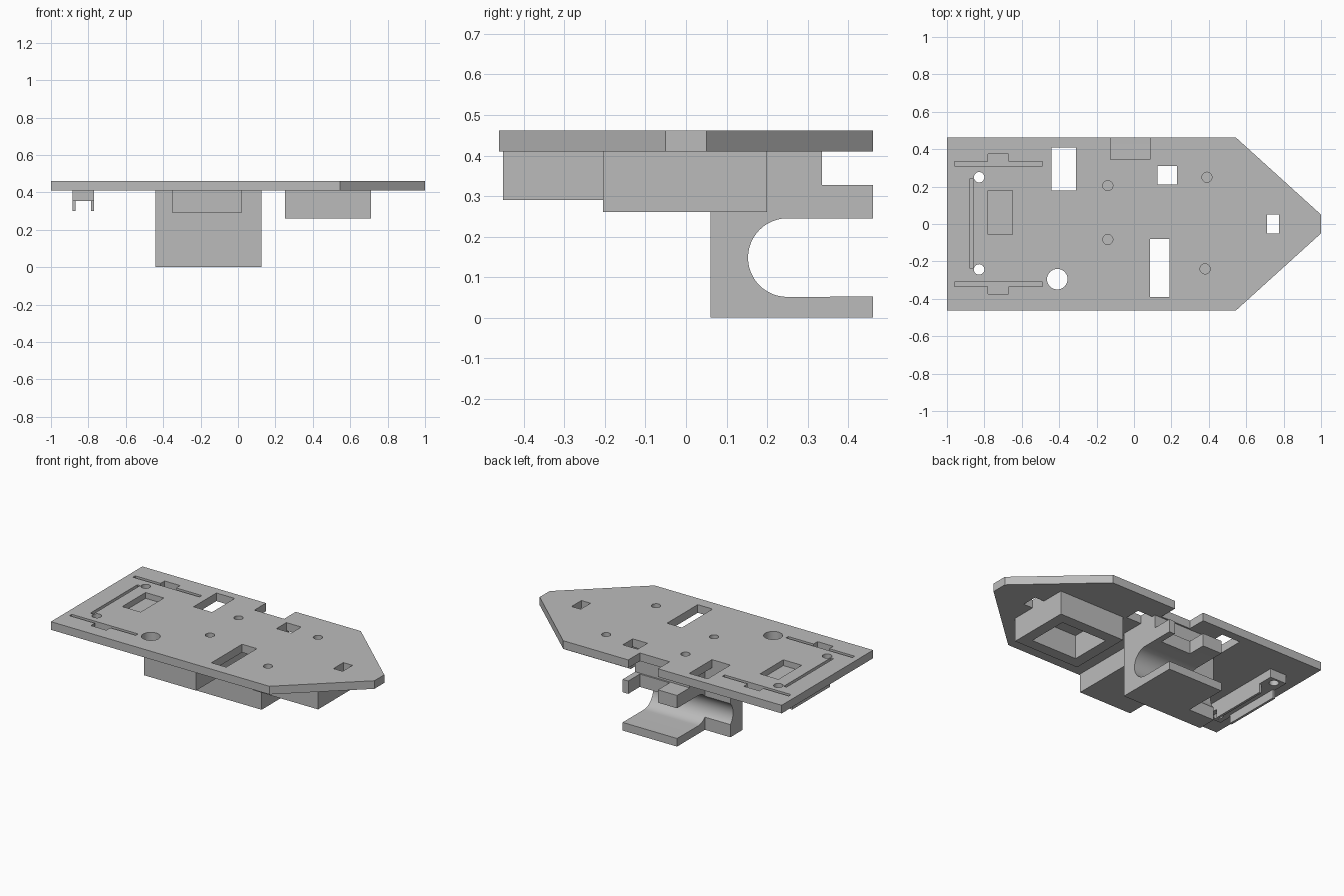
import bpy, bmesh, math
from mathutils import Vector

if "Cube" in bpy.data.objects:
    bpy.data.objects.remove(bpy.data.objects["Cube"], do_unlink=True)

grey = bpy.data.materials.new("plain_grey")
grey.use_nodes = True
tone = (0.5, 0.5, 0.5, 1)
grey.diffuse_color = tone
grey.node_tree.nodes["Principled BSDF"].inputs["Base Color"].default_value = tone

TOP, UNDER = 0.462, 0.41


def extrude(name, points, shift):
    """Solid made by sweeping a flat outline along a vector."""
    bm = bmesh.new()
    face = bm.faces.new([bm.verts.new(p) for p in points])
    out = bmesh.ops.extrude_face_region(bm, geom=[face])
    moved = [v for v in out["geom"] if isinstance(v, bmesh.types.BMVert)]
    bmesh.ops.translate(bm, verts=moved, vec=Vector(shift))
    bmesh.ops.recalc_face_normals(bm, faces=bm.faces)
    mesh = bpy.data.meshes.new(name)
    bm.to_mesh(mesh)
    bm.free()
    mesh.materials.append(grey)
    obj = bpy.data.objects.new(name, mesh)
    bpy.context.collection.objects.link(obj)
    return obj


def prism(name, outline, z0, z1):
    return extrude(name, [(x, y, z0) for x, y in outline], (0, 0, z1 - z0))


def box(name, x0, x1, y0, y1, z0, z1):
    return prism(name, [(x0, y0), (x1, y0), (x1, y1), (x0, y1)], z0, z1)


def rod(name, x, y, r, z0, z1, n=32):
    turn = [math.tau * i / n for i in range(n)]
    return prism(name, [(x + r * math.cos(a), y + r * math.sin(a)) for a in turn], z0, z1)


def cut(target, *cutters):
    """Subtract the cutters, then drop them."""
    bpy.context.view_layer.objects.active = target
    for c in cutters:
        mod = target.modifiers.new("cut", "BOOLEAN")
        mod.operation, mod.solver, mod.object = "DIFFERENCE", "EXACT", c
        bpy.ops.object.modifier_apply(modifier=mod.name)
        bpy.data.objects.remove(c, do_unlink=True)


def smooth(obj):
    bpy.ops.object.select_all(action="DESELECT")
    obj.select_set(True)
    bpy.context.view_layer.objects.active = obj
    bpy.ops.object.shade_smooth_by_angle(angle=math.radians(30))


# Pointed deck plate
deck = prism("deck_plate", [(-1, -0.462), (0.545, -0.462), (1, -0.05),
                            (1, 0.05), (0.545, 0.462), (-1, 0.462)], UNDER, TOP)

# Openings through the deck, and the notch in its back edge
for x0, x1, y0, y1 in [(-0.44, -0.31, 0.18, 0.41), (0.085, 0.19, -0.39, -0.08),
                       (0.125, 0.23, 0.21, 0.31), (0.71, 0.775, -0.05, 0.05),
                       (-0.125, 0.085, 0.345, 0.5)]:
    cut(deck, box("opening", x0, x1, y0, y1, 0.3, 0.6))
cut(deck, rod("round_opening", -0.41, -0.295, 0.055, 0.3, 0.6))

# Shallow recesses in the top of the deck
FLOOR = UNDER + 0.015
cut(deck, box("tray", -0.78, -0.65, -0.055, 0.18, FLOOR, 0.6))
cut(deck, box("groove", -0.88, -0.86, -0.235, 0.24, FLOOR, 0.6))
for x, y in [(-0.14, 0.205), (-0.14, -0.083), (0.39, 0.25), (0.38, -0.24)]:
    cut(deck, rod("blind_hole", x, y, 0.027, FLOOR, 0.6))
for s in (1, -1):
    tee = [(-0.96, 0.31), (-0.49, 0.31), (-0.49, 0.333), (-0.67, 0.333),
           (-0.67, 0.373), (-0.78, 0.373), (-0.78, 0.333), (-0.96, 0.333)]
    cut(deck, prism("tee_slot", [(x, s * y) for x, y in tee], FLOOR, 0.6))

# Rear bracket under the deck, with two hanging lips
bracket = box("rear_bracket", -0.885, -0.77, -0.29, 0.29, 0.355, UNDER)
for x in (-0.885, -0.785):
    box("bracket_lip", x, x + 0.015, -0.19, 0.19, 0.3, 0.36)
for part in (deck, bracket):
    for y in (0.25, -0.243):
        cut(part, rod("screw_hole", -0.828, y, 0.028, 0.2, 0.6))

# C-shaped clip open to the back
arc = [math.radians(270 - 180 * i / 24) for i in range(25)]
profile = [(0.06, 0), (0.462, 0), (0.462, 0.052)]
profile += [(0.25 + 0.097 * math.cos(a), 0.148 + 0.097 * math.sin(a)) for a in arc]
profile += [(0.462, 0.245), (0.462, 0.327), (0.335, 0.327), (0.335, UNDER), (0.06, UNDER)]
clip = extrude("clip", [(-0.44, y, z) for y, z in profile], (0.565, 0, 0))
cut(clip, box("side_relief", -0.5, -0.26, 0.18, 0.6, -0.1, 0.6),
    box("arm_notch", -0.125, 0.085, 0.345, 0.6, 0.2, 0.6))

# Solid block in front of the clip
box("front_block", -0.35, 0.02, -0.452, 0.06, 0.29, UNDER)

# Hollow housing below the nose
housing = box("nose_housing", 0.25, 0.71, -0.205, 0.2, 0.26, UNDER)
cut(housing, box("pocket", 0.32, 0.64, -0.135, 0.13, 0.1, 0.6))

for part in (deck, bracket, clip):
    smooth(part)
